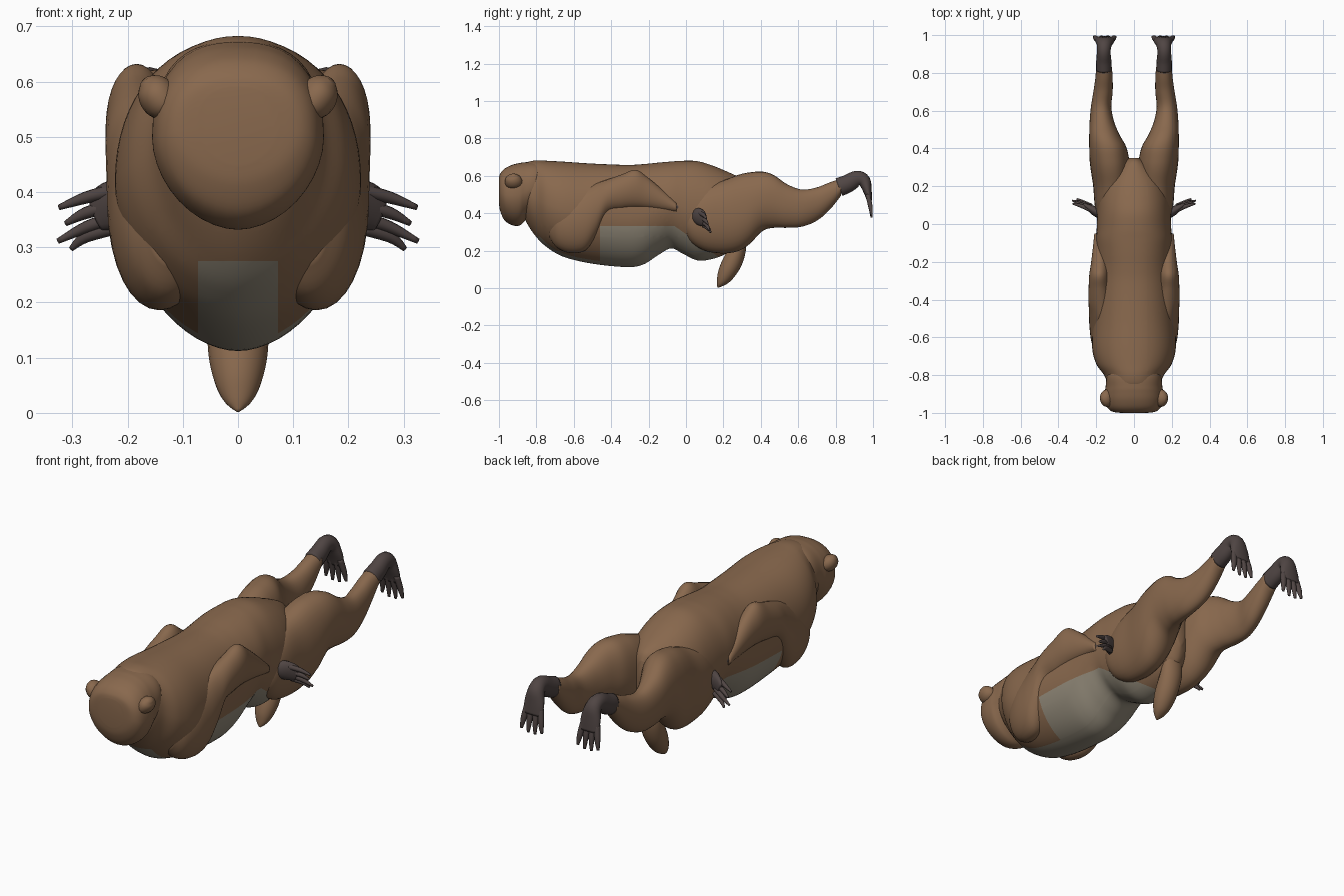
import bpy
import bmesh
import math
from mathutils import Vector

old = bpy.data.objects.get("Cube")
if old:
    bpy.data.objects.remove(old, do_unlink=True)


def material(name, colour):
    mat = bpy.data.materials.new(name)
    mat.use_nodes = True
    rgba = (*colour, 1)
    mat.diffuse_color = rgba
    mat.node_tree.nodes["Principled BSDF"].inputs["Base Color"].default_value = rgba
    return mat


BROWN = material("brown fur", (.25, .14, .075))
GREY = material("grey belly fur", (.285, .25, .19))
DARK = material("dark skin", (.08, .06, .057))


def smooth_rows(rows, steps):
    """Catmull-Rom interpolation through rows of values."""
    result = []
    for i in range(len(rows) - 1):
        a, b = rows[max(i - 1, 0)], rows[i]
        c, d = rows[i + 1], rows[min(i + 2, len(rows) - 1)]
        for s in range(steps):
            t = s / steps
            result.append([q + t * (r - p) / 2
                           + t * t * (p - 2.5 * q + 2 * r - d_ / 2)
                           + t ** 3 * (1.5 * (q - r) + (d_ - p) / 2)
                           for p, q, r, d_ in zip(a, b, c, d)])
    result.append(list(rows[-1]))
    return result


def power(value, exponent):
    return math.copysign(abs(value) ** exponent, value)


def skin(name, rings, mat, mirror=False):
    """Join rings of points into a closed smooth surface."""
    bm = bmesh.new()
    loops = [[bm.verts.new(p) for p in ring] for ring in rings]
    for a, b in zip(loops, loops[1:]):
        n = len(a)
        for i in range(n):
            j = (i + 1) % n
            bm.faces.new((a[i], a[j], b[j], b[i]))
    bm.faces.new(loops[0])
    bm.faces.new(loops[-1])
    bmesh.ops.recalc_face_normals(bm, faces=bm.faces)
    mesh = bpy.data.meshes.new(name)
    bm.to_mesh(mesh)
    bm.free()
    mesh.materials.append(mat)
    mesh.shade_smooth()
    obj = bpy.data.objects.new(name, mesh)
    bpy.context.collection.objects.link(obj)
    if mirror:
        obj.modifiers.new("Mirror", "MIRROR").use_mirror_merge = False
    return obj


def span_loft(name, rows, mat, mirror=False, sides=32, steps=5, box=.9, keel=1):
    """Rows are (y, inner x, outer x, top, bottom); box rounds the upper half
    and keel the lower half."""
    rings = []
    for y, xa, xb, top, low in smooth_rows(rows, steps):
        ring = []
        for i in range(sides):
            a = math.tau * i / sides
            e = box if math.sin(a) > 0 else keel
            c, s = power(math.cos(a), e), power(math.sin(a), e)
            ring.append(((xa + xb) / 2 + (xb - xa) / 2 * c,
                         y, (top + low) / 2 + (top - low) / 2 * s))
        rings.append(ring)
    return skin(name, rings, mat, mirror)


def tube(name, rows, mat, hint=(1, 0, 0), mirror=True, sides=16, steps=4):
    """Rows are (x, y, z, radius along hint, radius across)."""
    rows = smooth_rows(rows, steps)
    centres = [Vector(r[:3]) for r in rows]
    rings = []
    for i, row in enumerate(rows):
        t = (centres[min(i + 1, len(rows) - 1)] - centres[max(i - 1, 0)]).normalized()
        u = Vector(hint)
        u = (u - t * u.dot(t)).normalized()
        v = t.cross(u)
        angles = [math.tau * k / sides for k in range(sides)]
        rings.append([centres[i] + u * row[3] * math.cos(a) + v * row[4] * math.sin(a)
                      for a in angles])
    return skin(name, rings, mat, mirror)


# Torso: y, half width, top, bottom
torso_rows = [
    (-.87, .10, .65, .40), (-.85, .135, .672, .345), (-.80, .158, .682, .272),
    (-.74, .2, .68, .215), (-.65, .222, .675, .165), (-.50, .218, .665, .13),
    (-.32, .21, .658, .112), (-.23, .205, .662, .125), (-.15, .202, .67, .175),
    (-.08, .2, .676, .212), (-.02, .197, .68, .185), (.06, .195, .678, .148),
    (.14, .188, .655, .155), (.22, .165, .622, .185), (.29, .11, .59, .225),
    (.33, .065, .565, .27), (.35, .025, .53, .34)]
torso = span_loft("torso", [(y, -w, w, t, b) for y, w, t, b in torso_rows],
                  BROWN, sides=64, steps=6, box=.92, keel=1.08)

# Pale belly and throat patch, with clean cut borders
BIB, CHEST, RIM, THROAT, GROIN = .072, -.46, .33, .275, .288
torso.data.materials.append(GREY)
bm = bmesh.new()
bm.from_mesh(torso.data)
for co, no in [((BIB, 0, 0), (1, 0, 0)), ((-BIB, 0, 0), (1, 0, 0)),
               ((0, CHEST, 0), (0, 1, 0)), ((0, 0, RIM), (0, 0, 1)),
               ((0, 0, THROAT), (0, 0, 1)), ((0, 0, GROIN), (0, .7, 1))]:
    bmesh.ops.bisect_plane(bm, geom=bm.verts[:] + bm.edges[:] + bm.faces[:],
                           plane_co=co, plane_no=no, dist=.0001)
for face in bm.faces:
    x, y, z = face.calc_center_median()
    bib = y < CHEST and abs(x) < BIB and z < THROAT
    belly = y > CHEST and z < RIM and z + .7 * y < GROIN
    face.material_index = int(bib or belly)
bm.to_mesh(torso.data)
bm.free()

# Head, with the muzzle pointing down
head_rows = [
    (-1, .07, .59, .45), (-.993, .115, .612, .41), (-.97, .142, .638, .362),
    (-.93, .154, .658, .336), (-.89, .155, .668, .334), (-.86, .15, .672, .36),
    (-.80, .142, .672, .42), (-.74, .11, .65, .46)]
span_loft("head", [(y, -w, w, t, b) for y, w, t, b in head_rows], BROWN,
          sides=40, box=.84, keel=1.08)

# Ears: low rounded corners on the head
tube("ear", [(.12, -.915, .54, .03, .02), (.135, -.92, .56, .046, .034),
             (.15, -.925, .58, .044, .034), (.162, -.928, .594, .032, .025),
             (.17, -.93, .602, .012, .009)], BROWN, (0, 1, 0))

# Arms: shoulder, raised elbow, wrist
span_loft("arm", [
    (-.73, .08, .16, .40, .27), (-.69, .055, .2, .46, .215),
    (-.62, .05, .226, .51, .187), (-.54, .07, .236, .54, .2),
    (-.48, .1, .238, .56, .28), (-.42, .11, .24, .58, .395),
    (-.34, .125, .24, .608, .42), (-.27, .13, .237, .632, .428),
    (-.21, .135, .228, .595, .425), (-.12, .145, .217, .52, .415),
    (-.05, .165, .21, .455, .408)], BROWN, True, box=1)

# Hands emerging beside the hips
UP = (0, 0, 1)
tube("wrist", [(.186, -.08, .438, .024, .02), (.18, -.04, .432, .022, .017),
               (.16, .01, .41, .02, .015), (.16, .05, .39, .03, .02)], DARK, UP)
tube("palm", [(.16, .045, .385, .035, .025), (.2, .065, .383, .045, .026),
              (.235, .085, .373, .044, .018), (.258, .098, .362, .034, .011)],
     DARK, UP)
for n, (base, tip_x, tip_z) in enumerate([(.402, .324, .372), (.375, .312, .343),
                                         (.353, .326, .311), (.334, .302, .297)]):
    back = .008 * n
    tube("finger_%d" % n, [(.225, .072 + back, base, .012, .012),
                           (.275, .094 + back, base * .6 + tip_z * .4, .011, .011),
                           (tip_x, .108 + back, tip_z, .005, .005)],
         DARK, UP, sides=10)

# Legs: thigh, knee, shin
span_loft("leg", [
    (-.03, .08, .15, .42, .33), (.02, .05, .192, .48, .25),
    (.1, .03, .208, .54, .2), (.2, .02, .216, .575, .185),
    (.28, .02, .228, .605, .198), (.34, .025, .235, .618, .235),
    (.41, .042, .237, .622, .305), (.47, .075, .237, .603, .322),
    (.54, .105, .235, .555, .322), (.62, .12, .228, .526, .328),
    (.70, .113, .215, .538, .36), (.77, .113, .205, .565, .42),
    (.83, .117, .2, .585, .495)], BROWN, True)

# Feet hanging from the ankles
tube("foot", [(.159, .818, .539, .042, .05), (.16, .865, .558, .04, .048),
              (.16, .915, .585, .036, .042), (.157, .952, .572, .04, .035),
              (.155, .97, .52, .052, .023), (.155, .982, .465, .052, .013)], DARK)
for n in range(4):
    spread = (n - 1.5) / 1.5
    drop = .37 + .018 * abs(spread)
    tube("toe_%d" % n, [(.155 + spread * .037, .972, .5, .015, .014),
                        (.155 + spread * .048, .986, .435, .014, .012),
                        (.155 + spread * .056, .992, drop, .007, .005)],
         DARK, sides=10)

# Tail
tube("tail", [(0, .29, .29, .05, .03), (0, .278, .21, .056, .043),
              (0, .253, .15, .056, .052), (0, .225, .095, .052, .049),
              (0, .2, .05, .04, .037), (0, .181, .02, .023, .018),
              (0, .17, .003, .003, .003)], BROWN, mirror=False, sides=24)
